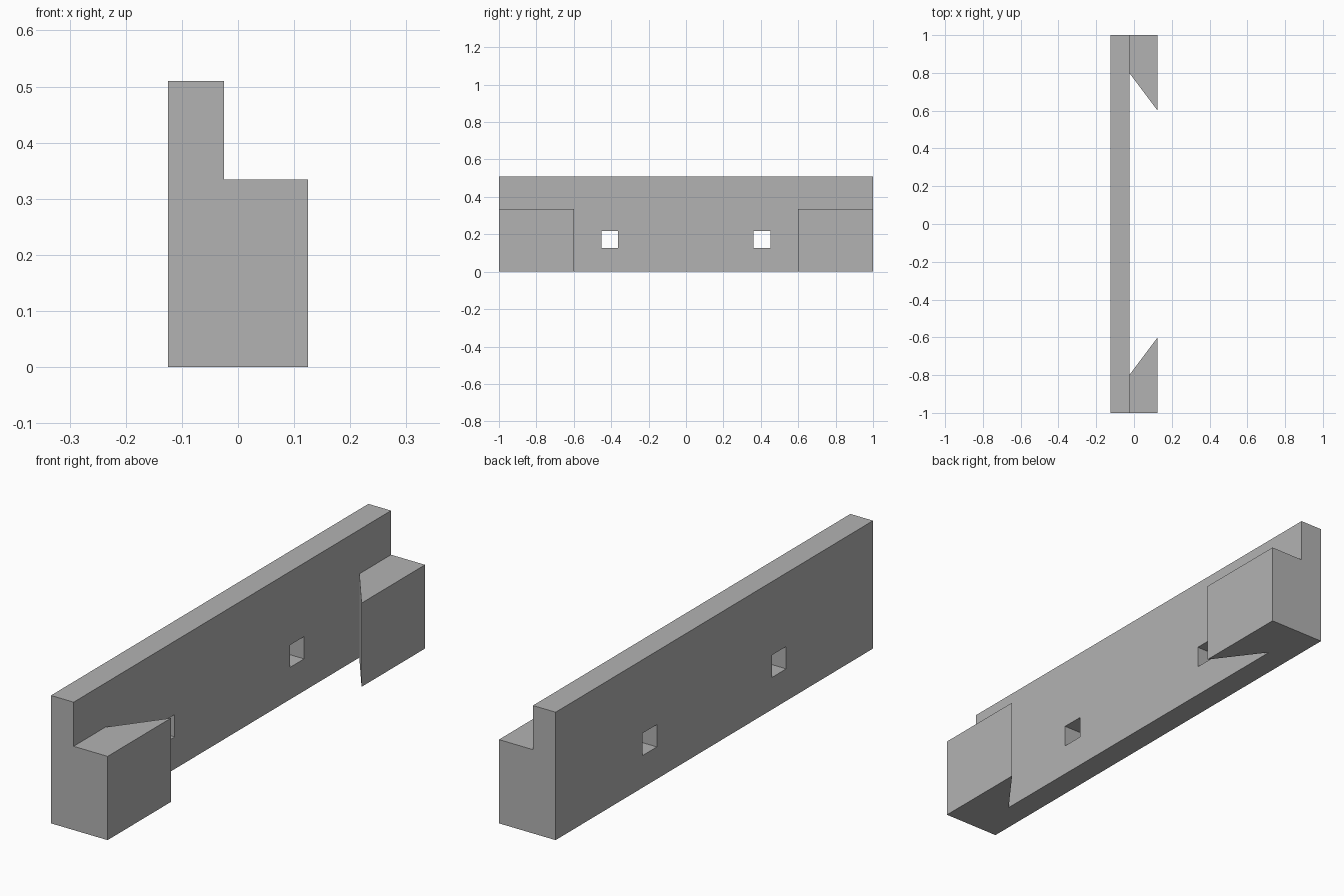
import bpy
import bmesh

if "Cube" in bpy.data.objects:
    bpy.data.objects.remove(bpy.data.objects["Cube"], do_unlink=True)

BACK, INNER, OUTER = -0.125, -0.025, 0.125   # depth positions along x
HEIGHT, BLOCK_HEIGHT = 0.51, 0.334

grey = bpy.data.materials.new("plain grey")
grey.use_nodes = True
colour = (0.45, 0.45, 0.45, 1)
grey.diffuse_color = colour
grey.node_tree.nodes["Principled BSDF"].inputs["Base Color"].default_value = colour


def prism(name, outline, bottom, top):
    """Extrude a plan outline upwards into a closed solid."""
    bm = bmesh.new()
    face = bm.faces.new([bm.verts.new((x, y, bottom)) for x, y in outline])
    up = bmesh.ops.extrude_face_region(bm, geom=[face])["geom"]
    moved = [v for v in up if isinstance(v, bmesh.types.BMVert)]
    bmesh.ops.translate(bm, verts=moved, vec=(0, 0, top - bottom))
    bmesh.ops.recalc_face_normals(bm, faces=bm.faces)
    mesh = bpy.data.meshes.new(name)
    bm.to_mesh(mesh)
    bm.free()
    mesh.materials.append(grey)
    obj = bpy.data.objects.new(name, mesh)
    bpy.context.collection.objects.link(obj)
    return obj


def rectangle(x0, x1, y0, y1):
    return [(x0, y0), (x1, y0), (x1, y1), (x0, y1)]


# Long board with a slanted-face block at each end
half = [(OUTER, 0.6), (OUTER, 1), (BACK, 1)]
plan = [(INNER, 0.8)] + half
plan += [(x, -y) for x, y in reversed(plan)]
board = prism("notched_board", plan, 0, HEIGHT)

# Step above the blocks, and two square through holes
cutters = [prism("step_cutter", rectangle(INNER, 0.3, -1.2, 1.2), BLOCK_HEIGHT, 0.7)]
for side, y in (("front", -0.408), ("back", 0.407)):
    cutters.append(prism(side + "_hole_cutter",
                         rectangle(-0.3, 0.3, y - 0.045, y + 0.045), 0.128, 0.217))

for cutter in cutters:
    cut = board.modifiers.new(cutter.name, "BOOLEAN")
    cut.operation = "DIFFERENCE"
    cut.solver = "EXACT"
    cut.object = cutter

# Bake the cuts, then drop the cutters
bpy.context.view_layer.update()
evaluated = board.evaluated_get(bpy.context.evaluated_depsgraph_get())
result = bpy.data.meshes.new_from_object(evaluated)
board.modifiers.clear()
board.data = result
for cutter in cutters:
    bpy.data.objects.remove(cutter, do_unlink=True)
